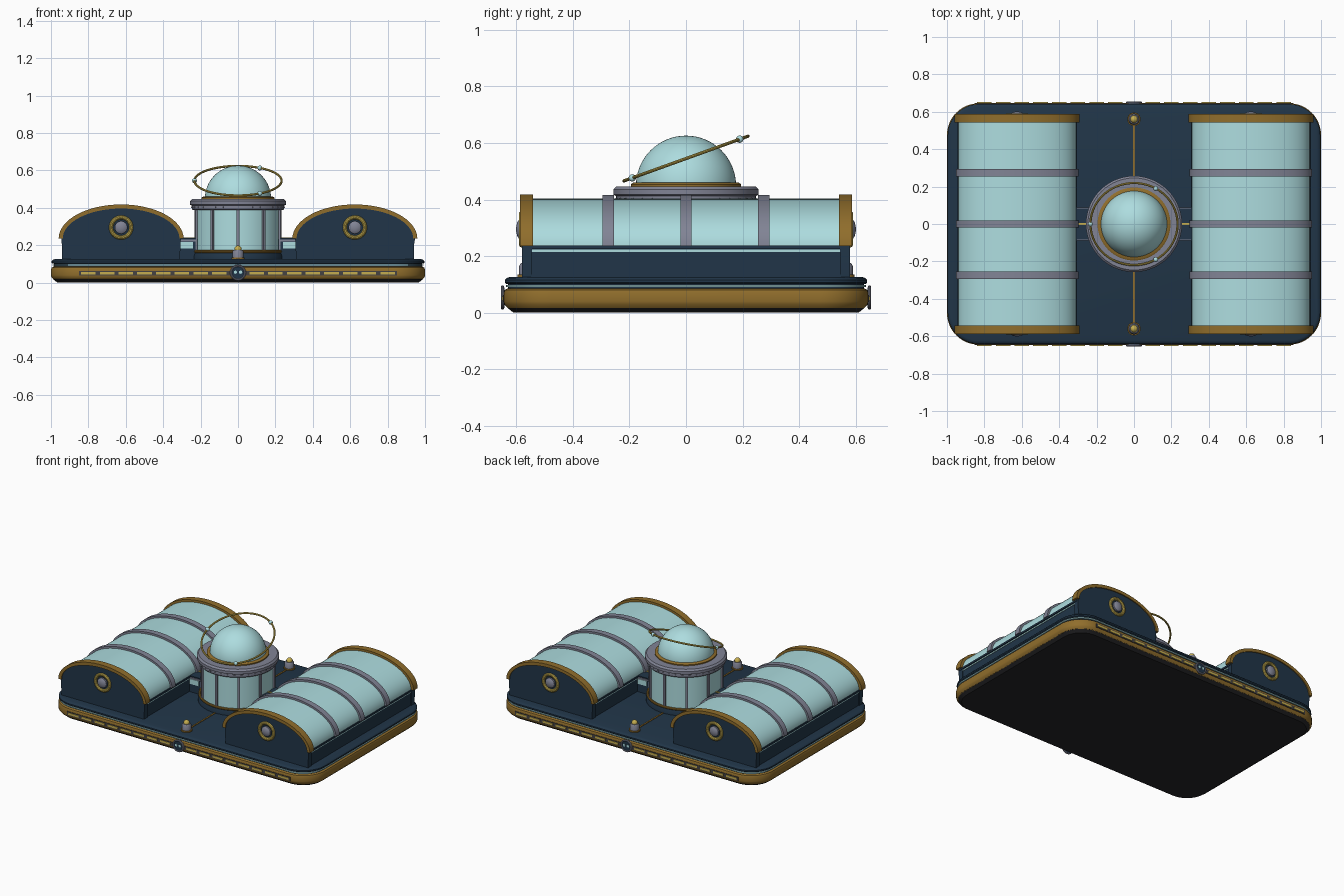
import bpy, bmesh, math
from mathutils import Matrix, Vector

if "Cube" in bpy.data.objects:
    bpy.data.objects.remove(bpy.data.objects["Cube"])


def mat(name, r, g, b):
    m = bpy.data.materials.new(name)
    m.diffuse_color = (r, g, b, 1)
    m.use_nodes = True
    m.node_tree.nodes["Principled BSDF"].inputs["Base Color"].default_value = m.diffuse_color
    return m


NAVY = mat("navy", 0.015, 0.036, 0.065)
GLASS = mat("pale_glass", 0.42, 0.72, 0.74)
GOLD = mat("old_gold", 0.28, 0.155, 0.025)
BRASS = mat("bright_brass", 0.56, 0.42, 0.08)
STEEL = mat("steel_grey", 0.22, 0.23, 0.30)
BLACK = mat("underside_black", 0.018, 0.018, 0.02)
SLOT = mat("dark_slot", 0.06, 0.055, 0.055)


def finish(name, bm, m, angle=35):
    bmesh.ops.recalc_face_normals(bm, faces=bm.faces)
    me = bpy.data.meshes.new(name)
    bm.to_mesh(me)
    bm.free()
    me.materials.append(m)
    ob = bpy.data.objects.new(name, me)
    bpy.context.collection.objects.link(ob)
    bpy.ops.object.select_all(action='DESELECT')
    ob.select_set(True)
    bpy.context.view_layer.objects.active = ob
    bpy.ops.object.shade_smooth_by_angle(angle=math.radians(angle))
    return ob


def loft(name, loops, m):
    """Closed solid through a stack of equal-length loops, capped."""
    bm = bmesh.new()
    rows = [[bm.verts.new(p) for p in lp] for lp in loops]
    n = len(rows[0])
    for a, b in zip(rows, rows[1:]):
        for i in range(n):
            j = (i + 1) % n
            bm.faces.new((a[i], a[j], b[j], b[i]))
    bm.faces.new(rows[0])
    bm.faces.new(rows[-1])
    return finish(name, bm, m)


def slab(name, levels, m, hx=1.0, hy=0.645, rad=0.17):
    """Rounded rectangle slab from (inset, z) levels."""
    loops = []
    for inset, z in levels:
        r, lp = rad - inset, []
        for k, (sx, sy) in enumerate(((1, 1), (-1, 1), (-1, -1), (1, -1))):
            for i in range(13):
                t = math.radians(90 * k + 90 * i / 12)
                lp.append((sx * (hx - rad) + r * math.cos(t),
                           sy * (hy - rad) + r * math.sin(t), z))
        loops.append(lp)
    return loft(name, loops, m)


def box(name, c, s, m, rot=0):
    bm = bmesh.new()
    M = Matrix.Translation(c) @ Matrix.Rotation(rot, 4, 'Z') @ Matrix.Diagonal((*s, 1))
    bmesh.ops.create_cube(bm, size=1, matrix=M)
    return finish(name, bm, m)


def lathe(name, prof, m, c=(0, 0, 0), rot=None, seg=64, closed=False):
    """Revolve (r, z) points about z, then rotate and move."""
    M = Matrix.Translation(c) @ (rot or Matrix())
    bm = bmesh.new()
    rows = []
    for r, z in prof:
        if r < 1e-6:
            rows.append([bm.verts.new(M @ Vector((0, 0, z)))] * seg)
        else:
            rows.append([bm.verts.new(M @ Vector((r * math.cos(2 * math.pi * i / seg),
                         r * math.sin(2 * math.pi * i / seg), z))) for i in range(seg)])
    pairs = list(zip(rows, rows[1:])) + ([(rows[-1], rows[0])] if closed else [])
    for a, b in pairs:
        for i in range(seg):
            j = (i + 1) % seg
            vs = list(dict.fromkeys((a[i], a[j], b[j], b[i])))
            if len(vs) > 2:
                bm.faces.new(vs)
    return finish(name, bm, m)


def torus(name, R, r, m, c, rot=None, seg=64):
    prof = [(R + r * math.cos(math.pi * k / 5), r * math.sin(math.pi * k / 5)) for k in range(10)]
    return lathe(name, prof, m, c, rot, seg, True)


def ball(name, r, m, c):
    prof = [(r * math.sin(math.pi * k / 10), -r * math.cos(math.pi * k / 10)) for k in range(11)]
    prof[0], prof[-1] = (0, -r), (0, r)
    return lathe(name, prof, m, c, None, 20)


def arc(cx, a, b, z0, n=32):
    return [(cx + a * math.cos(math.pi * i / n), z0 + b * math.sin(math.pi * i / n))
            for i in range(n + 1)]


def extrude_y(name, prof, y0, y1, m):
    return loft(name, [[(x, y, z) for x, z in prof] for y in (y0, y1)], m)


# stepped base
slab("base_underside", [(0.035, 0), (0.012, 0.018), (0.012, 0.03)], BLACK)
slab("base_gold_band", [(0.014, 0.016), (0.002, 0.03), (0, 0.04), (0, 0.07), (0.004, 0.08), (0.014, 0.086)], GOLD)
slab("base_dark_gap", [(0.016, 0.08), (0.016, 0.105)], NAVY)
slab("base_light_line", [(0.009, 0.091), (0.009, 0.098)], GLASS)
slab("base_deck", [(0.01, 0.101), (0.004, 0.106), (0.004, 0.115), (0.01, 0.122), (0.022, 0.126)], NAVY)

# light strips and badge on both long sides
for s, side in ((-1, "front"), (1, "back")):
    face = Matrix.Rotation(math.radians(-90 * s), 4, 'X')
    for h in (-1, 1):
        box(side + "_light_slot", (h * 0.445, s * 0.645, 0.05), (0.81, 0.006, 0.026), SLOT)
        for i in range(8):
            box(side + "_light_dash", (h * (0.1 + 0.1 * i), s * 0.648, 0.05), (0.078, 0.006, 0.014), BRASS)
    lathe(side + "_badge", [(0, 0), (0.036, 0), (0.036, 0.01), (0, 0.01)], NAVY, (0, s * 0.642, 0.053), face, 32)
    torus(side + "_badge_rim", 0.037, 0.006, STEEL, (0, s * 0.649, 0.053), face, 32)
    for h in (-1, 1):
        lathe(side + "_badge_dot", [(0, 0), (0.01, 0), (0.01, 0.004), (0, 0.004)], GLASS,
              (h * 0.014, s * 0.65, 0.056), face, 5)

# two barrel-roofed greenhouses
for h in (-1, 1):
    cx = h * 0.625
    Z = 0.235
    box("house_plinth", (cx, 0, 0.178), (0.62, 1.15, 0.114), NAVY)
    box("house_sill", (cx, 0, 0.231), (0.64, 1.15, 0.012), NAVY)
    extrude_y("house_glass_roof", arc(cx, 0.315, 0.168, Z), -0.56, 0.56, GLASS)
    for e in (-1, 1):
        box("house_side_line", (cx + e * 0.311, 0, 0.219), (0.006, 1.115, 0.008), GLASS)
    for y in (-0.275, 0, 0.275):
        extrude_y("house_rib", arc(cx, 0.328, 0.181, Z) + arc(cx, 0.305, 0.16, Z)[::-1],
                  y - 0.02, y + 0.02, STEEL)
    for s in (-1, 1):
        wall = arc(cx, 0.318, 0.17, Z) + [(cx - 0.315, 0.124), (cx + 0.315, 0.124)]
        extrude_y("house_end_wall", wall, s * 0.545, s * 0.58, NAVY)
        extrude_y("house_end_arch", arc(cx, 0.334, 0.183, Z) + arc(cx, 0.312, 0.161, Z)[::-1],
                  s * 0.542, s * 0.587, GOLD)
        face = Matrix.Rotation(math.radians(-90 * s), 4, 'X')
        c = (cx, s * 0.58, 0.295)
        torus("porthole_ring", 0.054, 0.011, BRASS, c, face, 40)
        lathe("porthole_boss", [(0, 0), (0.034, 0), (0.034, 0.01), (0.026, 0.016), (0.012, 0.02), (0, 0.021)],
              STEEL, c, face, 32)
    # corridor to the central drum
    box("corridor", (h * 0.265, 0, 0.178), (0.11, 0.16, 0.11), NAVY)
    box("corridor_roof_edge", (h * 0.27, 0, 0.226), (0.09, 0.175, 0.01), STEEL)
    box("corridor_roof", (h * 0.27, 0, 0.234), (0.09, 0.165, 0.008), NAVY)
    box("corridor_strip", (h * 0.27, 0, 0.239), (0.09, 0.012, 0.006), BRASS)
    for s in (-1, 1):
        box("corridor_window", (h * 0.275, s * 0.081, 0.2), (0.07, 0.008, 0.035), GLASS)

# central drum
lathe("drum_foot", [(0, 0.12), (0.25, 0.12), (0.25, 0.14), (0.24, 0.165), (0, 0.165)], NAVY)
torus("drum_foot_ring", 0.24, 0.008, GOLD, (0, 0, 0.166))
lathe("drum_glass", [(0, 0.16), (0.23, 0.16), (0.23, 0.395), (0, 0.395)], GLASS)
for i in range(10):
    t = 2 * math.pi * i / 10 - math.pi / 2
    box("drum_post", (0.23 * math.cos(t), 0.23 * math.sin(t), 0.28), (0.022, 0.016, 0.23), STEEL, t)
lathe("drum_collar", [(0, 0.388), (0.243, 0.388), (0.247, 0.393), (0.247, 0.412), (0.257, 0.417),
                      (0.257, 0.436), (0.246, 0.447), (0, 0.447)], STEEL)
for i in range(36):
    t = 2 * math.pi * i / 36
    box("collar_rivet", (0.247 * math.cos(t), 0.247 * math.sin(t), 0.402), (0.006, 0.012, 0.008), STEEL, t)
lathe("dome_ring", [(0, 0.44), (0.195, 0.44), (0.195, 0.454), (0.186, 0.46), (0, 0.46)], GOLD)
dome = [(0.177 * math.cos(math.pi / 2 * k / 16), 0.449 + 0.177 * math.sin(math.pi / 2 * k / 16)) for k in range(16)]
lathe("dome", dome + [(0, 0.626)], GLASS)

# tilted orbit ring with three beads
tilt = Matrix.Rotation(math.radians(19.8), 4, 'X')
oc = Vector((0, 0, 0.545))
torus("orbit_ring", 0.233, 0.006, BRASS, oc, tilt, 80)
for d in (60, 180, 300):
    t = math.radians(d)
    ball("orbit_bead", 0.013, GLASS, oc + tilt @ Vector((0.233 * math.cos(t), 0.233 * math.sin(t), 0)))

# deck lamps and inlaid strips
for s in (-1, 1):
    c = (0, s * 0.56, 0)
    lathe("lamp_base", [(0, 0.12), (0.036, 0.12), (0.036, 0.135), (0, 0.135)], GOLD, c, None, 28)
    lathe("lamp_body", [(0, 0.13), (0.03, 0.13), (0.03, 0.165), (0.024, 0.175), (0, 0.175)], STEEL, c, None, 28)
    ball("lamp_bulb", 0.02, BRASS, (0, s * 0.56, 0.178))
    box("deck_strip", (0, s * 0.39, 0.127), (0.01, 0.29, 0.006), GOLD)
